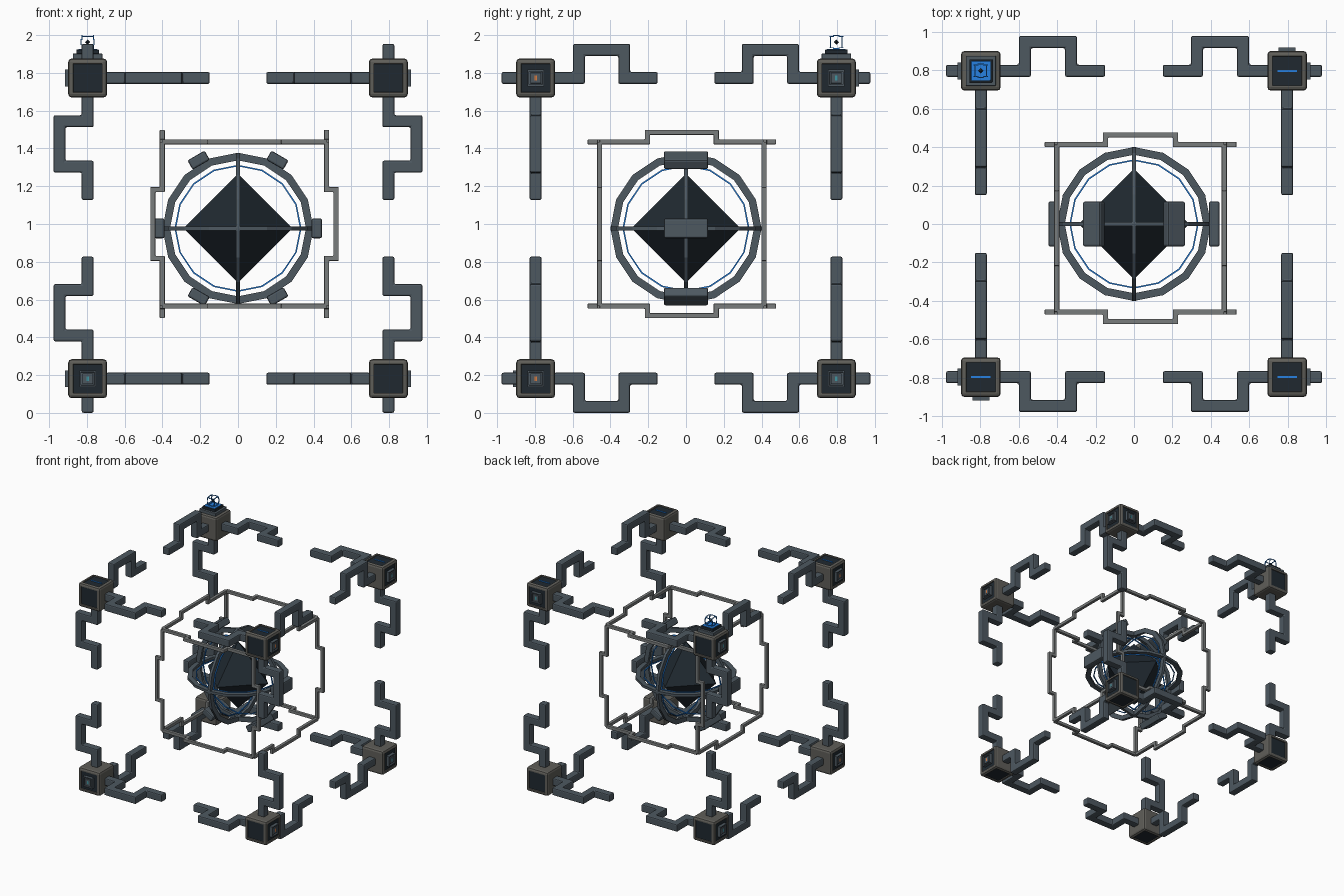
import bpy, bmesh, math
from mathutils import Vector, Matrix

if "Cube" in bpy.data.objects:
    bpy.data.objects.remove(bpy.data.objects["Cube"])

CZ = 0.977                      # height of the model centre
MID = Vector((0, 0, CZ))
D = 0.796                       # corner block offset


def material(name, rgb):
    m = bpy.data.materials.new(name)
    m.diffuse_color = (*rgb, 1)
    m.use_nodes = True
    m.node_tree.nodes["Principled BSDF"].inputs["Base Color"].default_value = m.diffuse_color
    return m


STEEL = material("steel", (0.075, 0.098, 0.118))
FRAME = material("frame_grey", (0.115, 0.112, 0.1))
CAGE = material("cage_grey", (0.19, 0.2, 0.2))
DARK = material("dark_panel", (0.014, 0.022, 0.03))
BLUE = material("blue_glow", (0.02, 0.22, 0.75))
ORANGE = material("orange_glow", (0.7, 0.2, 0.05))
TEAL = material("teal_glow", (0.05, 0.3, 0.35))


def finish(bm, name, *mats, bevel=0.0):
    bmesh.ops.recalc_face_normals(bm, faces=bm.faces)
    me = bpy.data.meshes.new(name)
    bm.to_mesh(me)
    bm.free()
    for m in mats:
        me.materials.append(m)
    ob = bpy.data.objects.new(name, me)
    bpy.context.collection.objects.link(ob)
    if bevel:
        mod = ob.modifiers.new("bevel", 'BEVEL')
        mod.width, mod.segments, mod.limit_method = bevel, 2, 'ANGLE'
    return ob


def box(bm, centre, size, rot=Matrix.Identity(4)):
    mat = Matrix.Translation(centre) @ rot @ Matrix.Diagonal((*size, 1))
    return bmesh.ops.create_cube(bm, size=1, matrix=mat)


def axis_vec(a, value=1.0):
    v = Vector((0, 0, 0))
    v[a] = value
    return v


def sweep(bm, path, c, t):
    """Square bar of width t along a right-angled path lying across axis c."""
    up = axis_vec(c)
    dirs = [(q - p).normalized() for p, q in zip(path, path[1:])]
    rings = []
    for i, p in enumerate(path):
        n1 = up.cross(dirs[max(i - 1, 0)])
        n2 = up.cross(dirs[min(i, len(dirs) - 1)])
        m = n1 if abs(n1.dot(n2)) > 0.5 else n1 + n2
        rings.append([bm.verts.new(p + (m * u + up * w) * t / 2)
                      for u, w in ((1, 1), (-1, 1), (-1, -1), (1, -1))])
    for r, s in zip(rings, rings[1:]):
        for k in range(4):
            bm.faces.new((r[k], r[k - 1], s[k - 1], s[k]))
    bm.faces.new(rings[0])
    bm.faces.new(rings[-1][::-1])


def jogged(bm, origin, a, pts, c_off, t):
    """Bar running along axis a, stepping sideways along the next axis."""
    b, c = (a + 1) % 3, (a + 2) % 3
    path = [origin + axis_vec(a, u) + axis_vec(b, v) + axis_vec(c, c_off) for u, v in pts]
    sweep(bm, path, c, t)


def cage(name, origin, h, jog, span, t, mat, bevel):
    bm = bmesh.new()
    for a in range(3):
        for s in (-1, 1):
            for r in (-1, 1):
                pts = [(-h, s*h), (-span, s*h), (-span, s*jog),
                       (span, s*jog), (span, s*h), (h, s*h)]
                jogged(bm, origin, a, pts, r*h, t)
    finish(bm, name, mat, bevel=bevel)


def octahedron(name, centre, r, mat):
    bm = bmesh.new()
    for a in range(3):
        for s in (-r, r):
            bm.verts.new(centre + axis_vec(a, s))
    bmesh.ops.convex_hull(bm, input=bm.verts)
    finish(bm, name, mat)


def ring(name, axis, r_in, r_out, t, mat, n=16):
    bm = bmesh.new()
    u, v, w = axis_vec((axis + 1) % 3), axis_vec((axis + 2) % 3), axis_vec(axis)
    loops = []
    for i in range(n):
        ang = 2 * math.pi * i / n
        d = u * math.cos(ang) + v * math.sin(ang)
        loops.append([bm.verts.new(MID + d * r + w * h) for r, h in
                      ((r_in, -t/2), (r_out, -t/2), (r_out, t/2), (r_in, t/2))])
    for i in range(n):
        p, q = loops[i - 1], loops[i]
        for k in range(4):
            bm.faces.new((p[k - 1], p[k], q[k], q[k - 1]))
    finish(bm, name, mat)


def corner_block(name, centre, signs):
    # rounded block with recessed dark panels on its outward faces
    bm = bmesh.new()
    box(bm, centre, (0.206,) * 3)
    bmesh.ops.bevel(bm, geom=bm.edges[:], offset=0.018, segments=2, profile=0.5, affect='EDGES')
    bm.normal_update()
    outer = [f for f in bm.faces if f.calc_area() > 0.01
             and any(f.normal[a] * signs[a] > 0.9 for a in range(3))]
    bmesh.ops.inset_individual(bm, faces=outer, thickness=0.012, depth=0)
    bmesh.ops.inset_individual(bm, faces=outer, thickness=0.002, depth=-0.008)
    for f in outer:
        f.material_index = 1
    finish(bm, name, FRAME, DARK)


def face_plate(name, centre, a, s, glow):
    # raised square socket with a small lit slot
    bm = bmesh.new()
    p = centre + axis_vec(a, s * 0.106)
    size = Vector((0.088,) * 3)
    size[a] = 0.03
    box(bm, p, size)
    bm.normal_update()
    top = [f for f in bm.faces if f.normal[a] * s > 0.9]
    bmesh.ops.inset_individual(bm, faces=top, thickness=0.012, depth=0)
    bmesh.ops.inset_individual(bm, faces=top, thickness=0.002, depth=-0.012)
    bmesh.ops.inset_individual(bm, faces=top, thickness=0.008, depth=0)
    bmesh.ops.inset_individual(bm, faces=top, thickness=0.002, depth=0.008)
    finish(bm, name, STEEL)
    bm = bmesh.new()
    slot = Vector((0.012,) * 3)
    slot[2 if a != 2 else 1] = 0.025
    box(bm, centre + axis_vec(a, s * 0.113), slot)
    finish(bm, name + "_slot", glow)


# Corner blocks with three stepped arms each
for sx in (-1, 1):
    for sy in (-1, 1):
        for sz in (-1, 1):
            sg = (sx, sy, sz)
            tag = "_".join((("left", "right")[sx > 0], ("front", "back")[sy > 0],
                            ("lower", "upper")[sz > 0]))
            c = MID + Vector(sg) * D
            corner_block("corner_block_" + tag, c, sg)
            bm = bmesh.new()
            for a in range(3):
                s, r, q = sg[a], sg[(a + 1) % 3], sg[(a + 2) % 3]
                pts = [(0.70, D), (0.567, D), (0.567, 0.945),
                       (0.327, 0.945), (0.327, D), (0.15, D)]
                jogged(bm, MID, a, [(s*u, r*v) for u, v in pts], q * D, 0.063)
            finish(bm, "arms_" + tag, STEEL, bevel=0.009)
            glow = TEAL if sy > 0 else ORANGE
            face_plate("side_plate_" + tag, c, 0, sx, glow)
            if sg in ((-1, -1, -1), (1, 1, 1)):
                face_plate("end_plate_" + tag, c, 1, sy, TEAL)
            if sz > 0 and sg != (-1, 1, 1):
                bm = bmesh.new()
                box(bm, c + Vector((0, 0, 0.097)), (0.1, 0.01, 0.008))
                finish(bm, "top_light_" + tag, BLUE)

# Beacon on the back left upper block
top = Vector((-D, D, 0))
for nm, z, w, h, m in (("beacon_base", 1.885, 0.156, 0.034, STEEL),
                       ("beacon_step", 1.912, 0.12, 0.022, DARK),
                       ("beacon_light", 1.924, 0.1, 0.006, BLUE)):
    bm = bmesh.new()
    box(bm, top + Vector((0, 0, z)), (w, w, h))
    finish(bm, nm, m, bevel=0.003)
beacon = top + Vector((0, 0, 1.963))
cage("beacon_cage", beacon, 0.030, 0.0345, 0.014, 0.005, BLUE, 0)
octahedron("beacon_core", beacon, 0.014, DARK)

# Inner cage, slightly off centre
cage("inner_cage", Vector((0.034, -0.022, 1.0)), 0.435, 0.485, 0.182, 0.027, CAGE, 0.004)

# Core and its rings
octahedron("core", MID, 0.288, DARK)
for a in range(3):
    ring("outer_ring_%d" % a, a, 0.36, 0.4, 0.022, STEEL)
    ring("light_ring_%d" % a, a, 0.328, 0.336, 0.008, BLUE)

# Six clamps around the front-facing ring
for i in range(6):
    ang = math.radians(60 * i)
    bm = bmesh.new()
    pos = MID + Vector((math.cos(ang), 0, math.sin(ang))) * 0.417
    box(bm, pos, (0.056, 0.235, 0.105), Matrix.Rotation(-ang, 4, 'Y'))
    finish(bm, "ring_clamp_%d" % i, STEEL, bevel=0.01)
